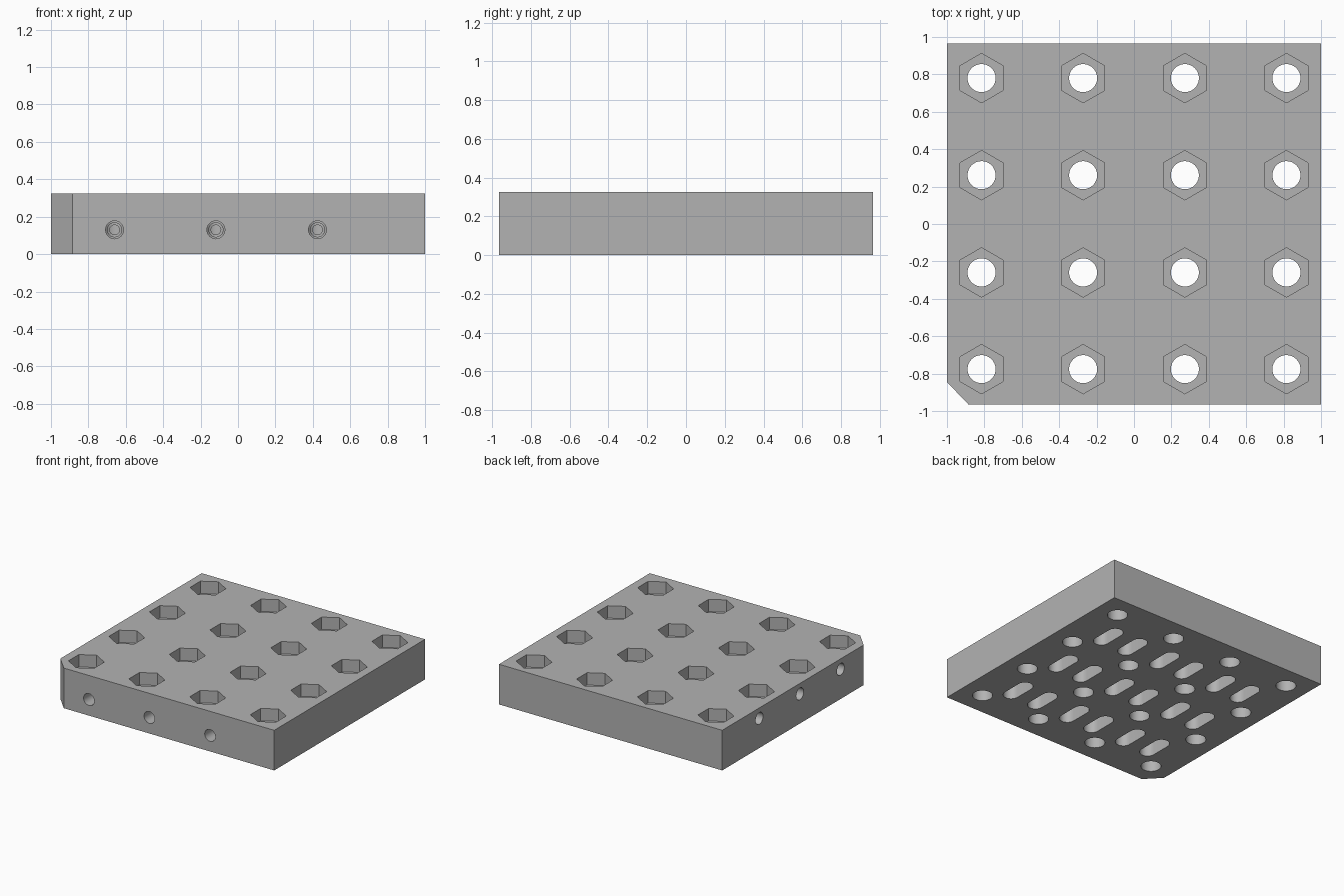
import bpy, bmesh, math
from mathutils import Matrix, Vector

cube = bpy.data.objects.get("Cube")
if cube:
    bpy.data.objects.remove(cube, do_unlink=True)

HX, HY, H = 1.0, 0.965, 0.325
COLS = (-0.815, -0.272, 0.272, 0.815)
ROWS = (-0.776, -0.259, 0.261, 0.78)
WIRE_X = (-0.66, -0.118, 0.425)     # front channels, lower layer
WIRE_Y = (-0.55, -0.03, 0.49)       # side channels, upper layer
LOW, HIGH = 0.13, 0.24
SLOT_R, SLOT_HALF, SLOT_GAP = 0.06, 0.08, 0.235

grey = bpy.data.materials.new("plate grey")
grey.use_nodes = True
grey.diffuse_color = (0.45, 0.45, 0.45, 1)
grey.node_tree.nodes["Principled BSDF"].inputs["Base Color"].default_value = (0.45, 0.45, 0.45, 1)


def make_object(name, bm):
    bmesh.ops.recalc_face_normals(bm, faces=bm.faces)
    mesh = bpy.data.meshes.new(name)
    bm.to_mesh(mesh)
    bm.free()
    mesh.materials.append(grey)
    ob = bpy.data.objects.new(name, mesh)
    bpy.context.collection.objects.link(ob)
    return ob


def prism(bm, outline, z0, z1):
    """Closed prism over an outline in the xy plane."""
    face = bm.faces.new([bm.verts.new((x, y, z0)) for x, y in outline])
    top = bmesh.ops.extrude_face_region(bm, geom=[face])["geom"]
    verts = [g for g in top if isinstance(g, bmesh.types.BMVert)]
    bmesh.ops.translate(bm, verts=verts, vec=(0, 0, z1 - z0))


def ring(cx, cy, r, n, start=0.0, sweep=math.tau):
    return [(cx + r * math.cos(start + sweep * i / n),
             cy + r * math.sin(start + sweep * i / n)) for i in range(n)]


def slot(cx, cy):
    """Rounded slot outline, long in y."""
    arc = [(math.cos(math.pi * i / 16), math.sin(math.pi * i / 16)) for i in range(17)]
    half = [(SLOT_R * x, SLOT_HALF + SLOT_R * y) for x, y in arc]
    return [(cx + s * x, cy + s * y) for s in (1, -1) for x, y in half]


def channel(bm, start, direction, steps):
    """Stepped blind bore: a revolved profile along a direction."""
    turn = Vector((0, 0, 1)).rotation_difference(direction).to_matrix().to_4x4()
    profile = [(0.0, -0.05)]
    depth = -0.05
    for end, r in steps:
        profile += [(r, depth), (r, end)]
        depth = end
    profile.append((0.0, depth))
    n = 24
    pts = [Vector((r, 0, z)) for r, z in profile]
    rows = []
    for p in pts:
        if p.x == 0:
            rows.append([bm.verts.new(Matrix.Translation(start) @ turn @ p)])
        else:
            rows.append([bm.verts.new(Matrix.Translation(start) @ turn @ Vector((x, y, p.z)))
                         for x, y in ring(0, 0, p.x, n)])
    for a, b in zip(rows, rows[1:]):
        for i in range(n):
            j = (i + 1) % n
            if len(a) == 1:
                bm.faces.new((a[0], b[i], b[j]))
            elif len(b) == 1:
                bm.faces.new((a[i], a[j], b[0]))
            else:
                bm.faces.new((a[i], a[j], b[j], b[i]))


# Plate with one clipped corner
bm = bmesh.new()
prism(bm, [(-0.885, -HY), (HX, -HY), (HX, HY), (-HX, HY), (-HX, -0.845)], 0, H)
plate = make_object("plate", bm)

# Bolt holes and hexagonal nut pockets
holes, nuts = bmesh.new(), bmesh.new()
for x in COLS:
    for y in ROWS:
        prism(holes, ring(x, y, 0.075, 40), -0.1, H + 0.1)
        prism(nuts, ring(x, y, 0.132, 6, math.pi / 6), H - 0.1, H + 0.1)

# Paired slots in the underside
slots = bmesh.new()
for x in WIRE_X:
    for y in WIRE_Y:
        prism(slots, slot(x, y), -0.1, LOW + 0.05)
        prism(slots, slot(x + SLOT_GAP, y), -0.1, HIGH + 0.05)

# Stepped channels entering from the front and from one side
front, side = bmesh.new(), bmesh.new()
for x in WIRE_X:
    channel(front, Vector((x, -HY, LOW)), Vector((0, 1, 0)),
            [(y + HY, r) for y, r in zip(WIRE_Y, (0.048, 0.038, 0.026))])
for y in WIRE_Y:
    channel(side, Vector((-HX, y, HIGH)), Vector((1, 0, 0)),
            [(x + SLOT_GAP + HX, r) for x, r in zip(WIRE_X, (0.048, 0.038, 0.026))])

# Cut every group, then remove the cutters
bpy.context.view_layer.objects.active = plate
for name, group in (("bolt_holes", holes), ("nut_pockets", nuts), ("slots", slots),
                    ("front_channels", front), ("side_channels", side)):
    cutter = make_object(name, group)
    cutter.hide_render = True
    mod = plate.modifiers.new(name, "BOOLEAN")
    mod.operation = "DIFFERENCE"
    mod.solver = "EXACT"
    mod.object = cutter
    bpy.ops.object.modifier_apply(modifier=mod.name)
    bpy.data.objects.remove(cutter, do_unlink=True)

# Smooth bores, crisp edges
bpy.ops.object.select_all(action="DESELECT")
plate.select_set(True)
bpy.ops.object.shade_smooth_by_angle(angle=math.radians(30))
